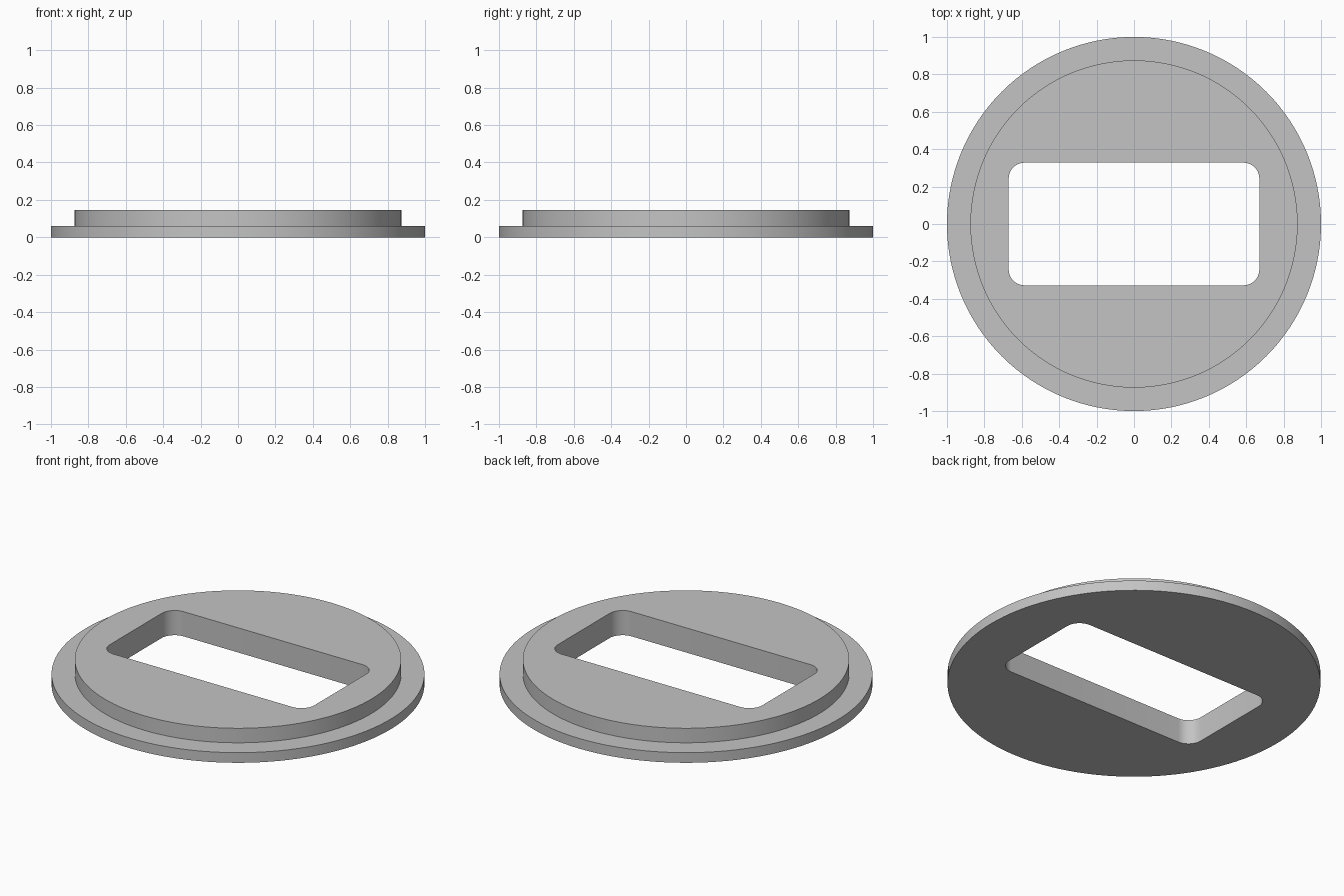
import bpy
import bmesh
from math import cos, sin, pi, radians

cube = bpy.data.objects.get("Cube")
if cube:
    bpy.data.objects.remove(cube, do_unlink=True)

FLANGE_R, BOSS_R = 1.0, 0.875
FLANGE_Z, TOP_Z = 0.06, 0.146
HOLE_X, HOLE_Y, CORNER_R = 0.67, 0.328, 0.085
SEGMENTS, CORNER_STEPS = 128, 10


def circle(radius):
    return [(radius * cos(2 * pi * i / SEGMENTS), radius * sin(2 * pi * i / SEGMENTS))
            for i in range(SEGMENTS)]


def rounded_rectangle(hx, hy, r):
    points = []
    for quarter, (sx, sy) in enumerate([(1, 1), (-1, 1), (-1, -1), (1, -1)]):
        for i in range(CORNER_STEPS + 1):
            a = (quarter + i / CORNER_STEPS) * pi / 2
            points.append((sx * (hx - r) + r * cos(a), sy * (hy - r) + r * sin(a)))
    return points


def add_loop(bm, points, z):
    verts = [bm.verts.new((x, y, z)) for x, y in points]
    edges = [bm.edges.new((v, verts[i - 1])) for i, v in enumerate(verts)]
    return verts, edges


def bridge(bm, a, b):
    for i in range(len(a)):
        bm.faces.new((a[i - 1], a[i], b[i], b[i - 1]))


bm = bmesh.new()

# Stepped outside: flange wall, ledge, raised boss wall
outline = [add_loop(bm, circle(r), z) for r, z in
           [(FLANGE_R, 0), (FLANGE_R, FLANGE_Z), (BOSS_R, FLANGE_Z), (BOSS_R, TOP_Z)]]
for low, high in zip(outline, outline[1:]):
    bridge(bm, low[0], high[0])

# Rounded rectangular opening through the plate
opening = rounded_rectangle(HOLE_X, HOLE_Y, CORNER_R)
hole_low, hole_high = add_loop(bm, opening, 0), add_loop(bm, opening, TOP_Z)
bridge(bm, hole_low[0], hole_high[0])

# Flat underside and top around the opening
for outer, inner in [(outline[0], hole_low), (outline[-1], hole_high)]:
    bmesh.ops.triangle_fill(bm, edges=outer[1] + inner[1], use_beauty=True)
bmesh.ops.recalc_face_normals(bm, faces=bm.faces)

mesh = bpy.data.meshes.new("stepped_plate")
bm.to_mesh(mesh)
bm.free()
plate = bpy.data.objects.new("stepped_plate", mesh)
bpy.context.collection.objects.link(plate)

# Plain grey material
grey = bpy.data.materials.new("plain_grey")
grey.use_nodes = True
colour = (0.55, 0.55, 0.55, 1)
grey.diffuse_color = colour
grey.node_tree.nodes["Principled BSDF"].inputs["Base Color"].default_value = colour
mesh.materials.append(grey)

# Smooth walls with sharp rims
bpy.ops.object.select_all(action="DESELECT")
plate.select_set(True)
bpy.context.view_layer.objects.active = plate
bpy.ops.object.shade_smooth_by_angle(angle=radians(30))
